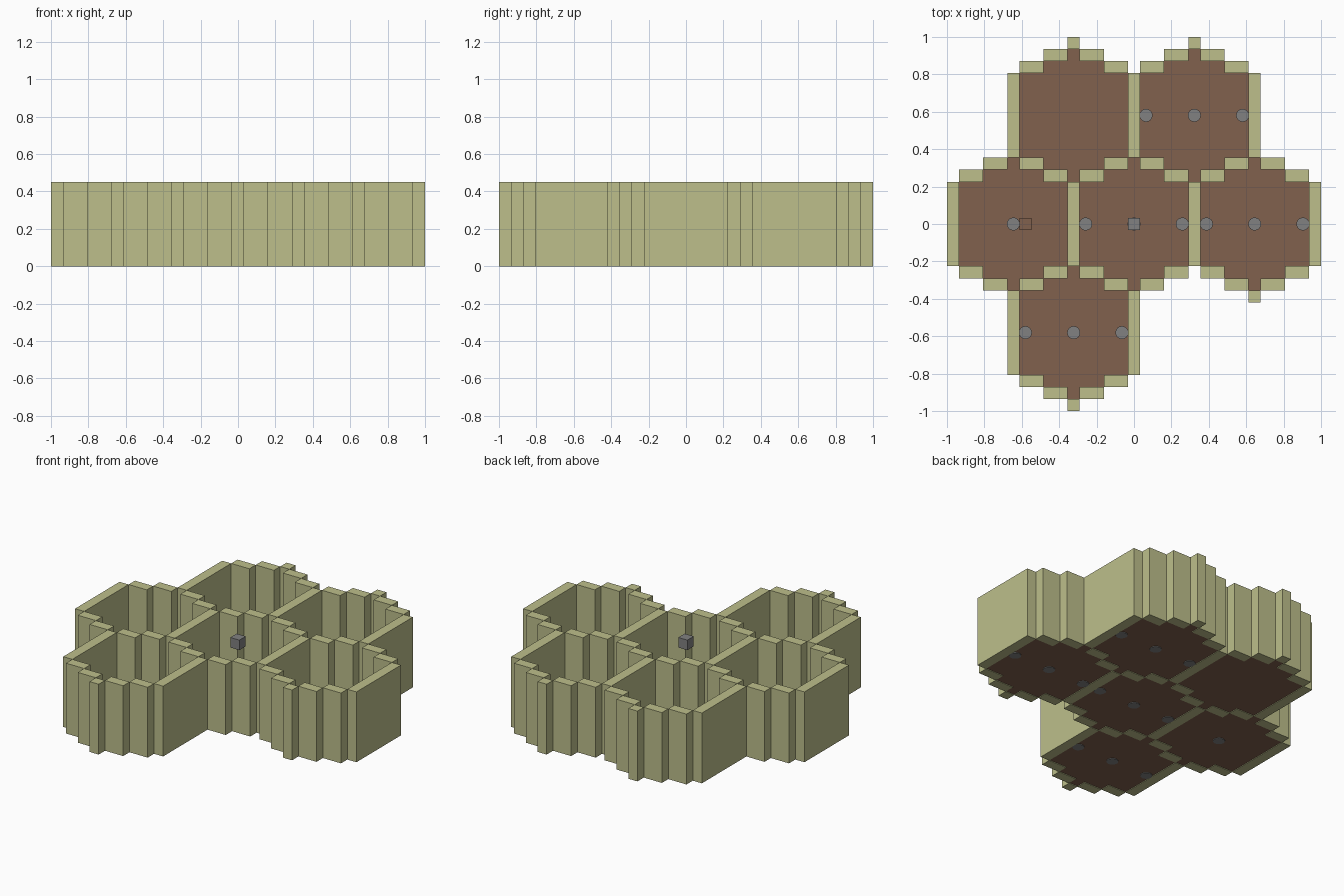
import bpy, bmesh, math
from mathutils import Matrix, Vector

old = bpy.data.objects.get("Cube")
if old:
    bpy.data.objects.remove(old, do_unlink=True)

U = 2 / 31          # one block of the plan grid
WALL_TOP = 7 * U
ROOMS = {"center": (0, 0), "left": (10, 0), "right": (-10, 0),
         "back_left": (5, 9), "back_right": (-5, 9), "front": (-5, -9)}


def material(name, color):
    m = bpy.data.materials.new(name)
    m.use_nodes = True
    m.diffuse_color = (*color, 1)
    m.node_tree.nodes["Principled BSDF"].inputs["Base Color"].default_value = (*color, 1)
    return m


OLIVE = material("pale_olive", (0.51, 0.52, 0.26))
BROWN = material("earth_brown", (0.22, 0.12, 0.075))
GRAY = material("stone_gray", (0.22, 0.22, 0.22))


def finish(name, bm, mat):
    mesh = bpy.data.meshes.new(name)
    bm.to_mesh(mesh)
    bm.free()
    mesh.materials.append(mat)
    obj = bpy.data.objects.new(name, mesh)
    bpy.context.collection.objects.link(obj)
    return obj


def extrude_cells(name, cells, z0, z1, mat):
    """Join square grid cells into one slab and extrude it upwards."""
    bm = bmesh.new()
    for cx, cy in sorted(cells):
        bm.faces.new([bm.verts.new(((cx + dx / 2) * U, (cy + dy / 2) * U, z0))
                      for dx, dy in ((-1, -1), (1, -1), (1, 1), (-1, 1))])
    bmesh.ops.remove_doubles(bm, verts=bm.verts, dist=U / 100)
    bottom = bm.faces[:]
    top = bmesh.ops.extrude_face_region(bm, geom=bottom, use_keep_orig=True)["geom"]
    bmesh.ops.translate(bm, vec=Vector((0, 0, z1 - z0)),
                        verts=[v for v in top if isinstance(v, bmesh.types.BMVert)])
    bmesh.ops.reverse_faces(bm, faces=bottom)
    bmesh.ops.dissolve_limit(bm, angle_limit=0.01, verts=bm.verts, edges=bm.edges)
    return finish(name, bm, mat)


def block(name, cx, cy, z, mat):
    bm = bmesh.new()
    bmesh.ops.create_cube(bm, size=U, matrix=Matrix.Translation((cx * U, cy * U, z)))
    return finish(name, bm, mat)


def stud(name, cx, cy):
    bm = bmesh.new()
    bmesh.ops.create_cone(bm, cap_ends=True, segments=16, radius1=0.035, radius2=0.035,
                          depth=0.05, matrix=Matrix.Translation((cx * U, cy * U, 0.025)))
    return finish(name, bm, GRAY)


# Stepped hexagon: half width of the room interior for each row from its middle
HALF = [4, 4, 4, 4, 2, 0]
walls = set()
for room, (rx, ry) in ROOMS.items():
    floor = {(rx + dx, ry + dy) for dy in range(-5, 6)
             for dx in range(-HALF[abs(dy)], HALF[abs(dy)] + 1)}
    extrude_cells(room + "_floor", floor, 0.004, 0.03, BROWN)
    # Walls are the cells sharing a side with the floor
    for cx, cy in floor:
        walls |= {(cx + 1, cy), (cx - 1, cy), (cx, cy + 1), (cx, cy - 1)} - floor

# Shared stepped walls; room floors open at the tips stay clear
floors = {(rx + dx, ry + dy) for rx, ry in ROOMS.values() for dy in range(-5, 6)
          for dx in range(-HALF[abs(dy)], HALF[abs(dy)] + 1)}
extrude_cells("walls", walls - floors, 0, WALL_TOP, OLIVE)

# Floor studs: a row of three in most rooms
for room, offsets in {"center": (-4, 0, 4), "left": (-4, 0, 4), "back_left": (-4, 0, 4),
                      "front": (-4, 0, 4), "right": (0,)}.items():
    rx, ry = ROOMS[room]
    for i, dx in enumerate(offsets):
        stud(f"{room}_floor_stud_{i + 1}", rx + dx, ry)

# Loose blocks
block("hanging_block", 0, 0, WALL_TOP - U / 2, GRAY)
block("floor_block", -9, 0, 0.03 + U / 2, BROWN)
